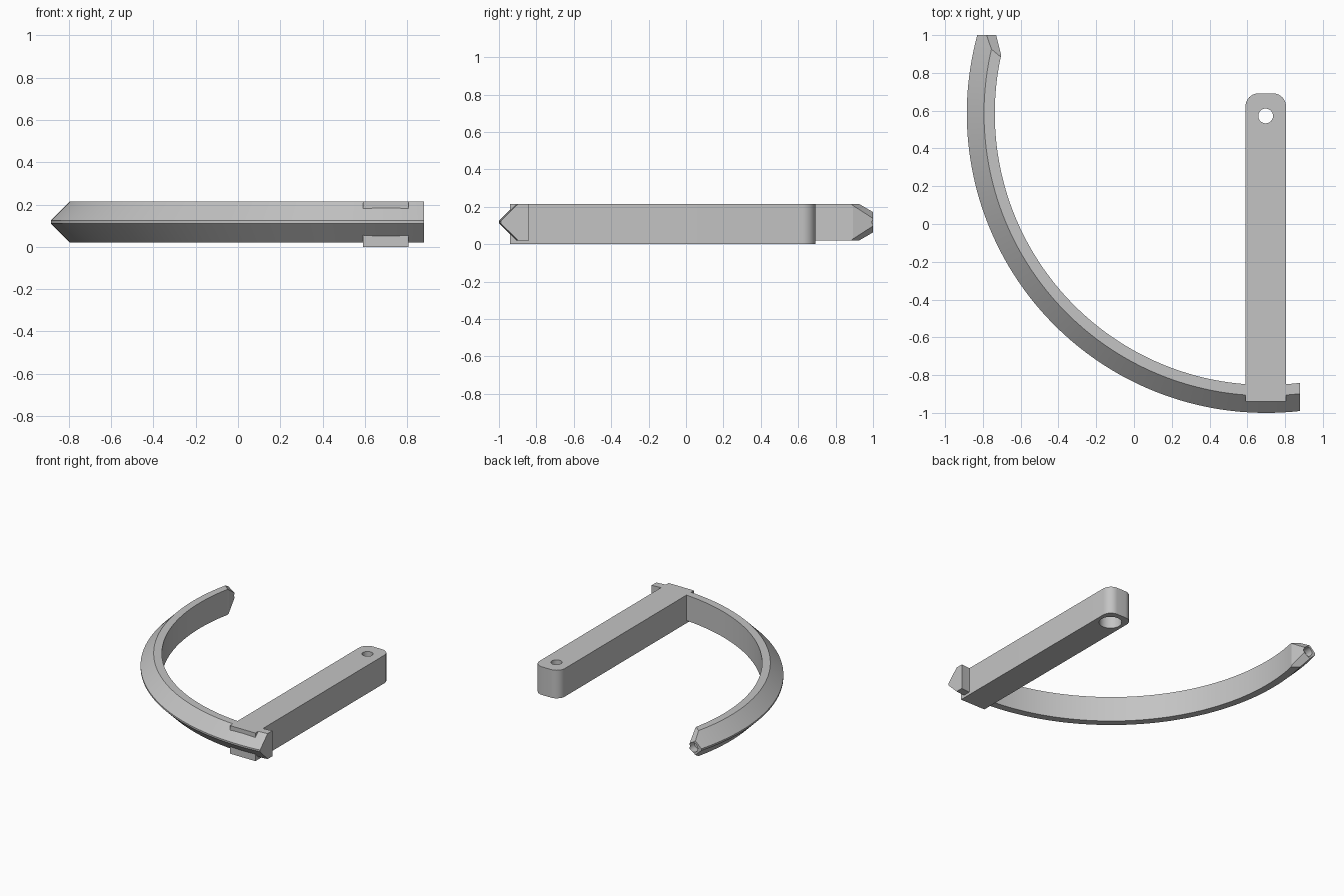
import bpy
import bmesh
from math import radians, cos, sin, pi
from mathutils import Vector

cube = bpy.data.objects.get("Cube")
if cube:
    bpy.data.objects.remove(cube, do_unlink=True)

grey = bpy.data.materials.new("plain grey")
grey.use_nodes = True
colour = (0.55, 0.55, 0.55, 1)
grey.diffuse_color = colour
grey.node_tree.nodes["Principled BSDF"].inputs["Base Color"].default_value = colour


def add_object(name, bm):
    bmesh.ops.recalc_face_normals(bm, faces=bm.faces)
    mesh = bpy.data.meshes.new(name)
    bm.to_mesh(mesh)
    bm.free()
    mesh.materials.append(grey)
    obj = bpy.data.objects.new(name, mesh)
    bpy.context.collection.objects.link(obj)
    return obj


def select(obj):
    bpy.ops.object.select_all(action="DESELECT")
    obj.select_set(True)
    bpy.context.view_layer.objects.active = obj


def drill(obj, radius, depth, location, rotation=(0, 0, 0)):
    bpy.ops.mesh.primitive_cylinder_add(vertices=40, radius=radius, depth=depth,
                                        location=location, rotation=rotation)
    cutter = bpy.context.object
    cutter.name = "drill_cutter"
    cutter.hide_render = True
    mod = obj.modifiers.new("drill", "BOOLEAN")
    mod.operation = "DIFFERENCE"
    mod.solver = "EXACT"
    mod.object = cutter
    select(obj)
    bpy.ops.object.modifier_apply(modifier=mod.name)
    bpy.data.objects.remove(cutter, do_unlink=True)


def smooth(obj):
    select(obj)
    bpy.ops.object.shade_smooth_by_angle(angle=radians(25))


def slice_off(bm, point, normal, keep):
    """Trim the faces picked by keep beyond a plane and close the cut."""
    faces = [f for f in bm.faces if keep(f.calc_center_median())]
    geom = faces + list({e for f in faces for e in f.edges}) \
        + list({v for f in faces for v in f.verts})
    bmesh.ops.bisect_plane(bm, geom=geom, dist=1e-6, plane_co=point,
                           plane_no=normal, clear_outer=True)
    bmesh.ops.holes_fill(bm, edges=[e for e in bm.edges if e.is_boundary], sides=0)


# Curved rim: a pointed section swept around the pivot
pivot = Vector((0.7, 0.585, 0))
bottom, top, mid = 0.02, 0.215, 0.1175
section = [(1.437, bottom), (1.494, bottom), (1.585, 0.111),
           (1.585, 0.124), (1.494, top), (1.437, top)]
bm = bmesh.new()
rings = []
for step in range(121):
    a = radians(160 + step)
    rings.append([bm.verts.new((pivot.x + r * cos(a), pivot.y + r * sin(a), z))
                  for r, z in section])
for ring, following in zip(rings, rings[1:]):
    for i in range(len(section)):
        j = (i + 1) % len(section)
        bm.faces.new((ring[i], ring[j], following[j], following[i]))
bm.faces.new(rings[0])
bm.faces.new(rings[-1])

# Remaining short sweep past the arm
tail = [bm.verts.new((pivot.x + r * cos(radians(290)), pivot.y + r * sin(radians(290)), z))
        for r, z in section]
bm.verts.ensure_lookup_table()
bm.faces.ensure_lookup_table()
for v in tail:
    bm.verts.remove(v)
last = bm.faces[-1]
bm.faces.remove(last)
ring = rings[-1]
for step in range(121, 129):
    a = radians(160 + step - 0)
    following = [bm.verts.new((pivot.x + r * cos(a), pivot.y + r * sin(a), z))
                 for r, z in section]
    for i in range(len(section)):
        j = (i + 1) % len(section)
        bm.faces.new((ring[i], ring[j], following[j], following[i]))
    ring = following
bm.faces.new(ring)
bmesh.ops.recalc_face_normals(bm, faces=bm.faces)

# Square ends, then bevelled inner corners at the far tip
at_tip = lambda c: c.y > 0.6 and c.x < 0
slice_off(bm, (0.88, 0, 0), (1, 0, 0), lambda c: c.x > 0.5)
slice_off(bm, (0, 1, 0), (0, 1, 0), at_tip)
slice_off(bm, (-0.70, 0.88, mid), (0.12, 0.03, 0), at_tip)
for side in (1, -1):
    slice_off(bm, (-0.76, 0.93, mid + side * (top - mid)),
              (0.20, 0.24, side * 0.295), at_tip)
rim = add_object("curved_rim", bm)
drill(rim, 0.036, 0.12, (-0.764, 1.0, mid), (pi / 2, 0, 0))
smooth(rim)

# Straight arm with rounded far corners
left, right, front, back, radius = 0.59, 0.805, -0.94, 0.692, 0.07
outline = [(left, front), (right, front)]
for cx, start in ((right - radius, 0), (left + radius, 90)):
    for k in range(11):
        a = radians(start + 9 * k)
        outline.append((cx + radius * cos(a), back - radius + radius * sin(a)))
bm = bmesh.new()
base = bm.faces.new([bm.verts.new((x, y, 0)) for x, y in outline])
extruded = bmesh.ops.extrude_face_region(bm, geom=[base], use_keep_orig=True)
bmesh.ops.translate(bm, vec=(0, 0, top),
                    verts=[g for g in extruded["geom"] if isinstance(g, bmesh.types.BMVert)])
arm = add_object("straight_arm", bm)

# Pivot hole with a wider recess underneath
drill(arm, 0.039, 1, (0.697, 0.572, 0))
drill(arm, 0.08, 0.24, (0.697, 0.572, 0))
smooth(arm)
